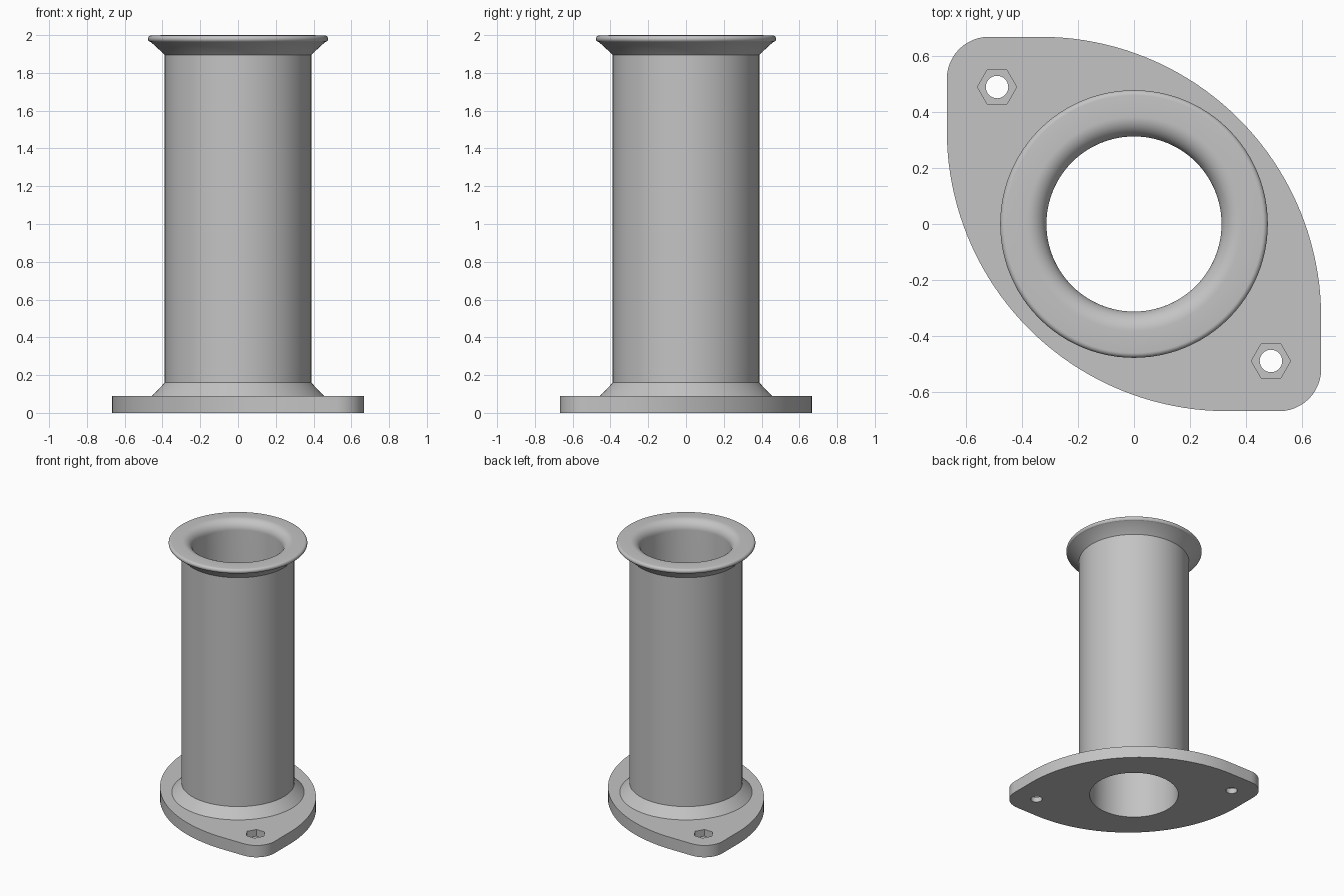
import bpy, bmesh
from math import sin, cos, pi, radians
from mathutils import Vector

cube = bpy.data.objects.get("Cube")
if cube:
    bpy.data.objects.remove(cube)

PLATE_H, BORE, TUBE, HALF = 0.09, 0.312, 0.388, 0.667
SEGMENTS = 96

metal = bpy.data.materials.new("plain_grey")
metal.use_nodes = True
GREY = (0.55, 0.55, 0.55, 1)
metal.diffuse_color = GREY
metal.node_tree.nodes["Principled BSDF"].inputs["Base Color"].default_value = GREY


def arc(cx, cy, r, start, end, steps):
    """Points along a circular arc, angles in degrees."""
    angles = [radians(start + (end - start) * i / steps) for i in range(steps + 1)]
    return [(cx + r * cos(a), cy + r * sin(a)) for a in angles]


def make_object(name, bm):
    bmesh.ops.recalc_face_normals(bm, faces=bm.faces)
    mesh = bpy.data.meshes.new(name)
    bm.to_mesh(mesh)
    bm.free()
    mesh.materials.append(metal)
    obj = bpy.data.objects.new(name, mesh)
    bpy.context.collection.objects.link(obj)
    return obj


def prism(name, outline, z0, z1):
    """Extrude a flat outline from z0 to z1."""
    bm = bmesh.new()
    face = bm.faces.new([bm.verts.new((x, y, z0)) for x, y in outline])
    grown = bmesh.ops.extrude_face_region(bm, geom=[face])["geom"]
    verts = [v for v in grown if isinstance(v, bmesh.types.BMVert)]
    bmesh.ops.translate(bm, verts=verts, vec=Vector((0, 0, z1 - z0)))
    return make_object(name, bm)


def lathe(name, profile):
    """Spin a profile of (radius, height) points around z."""
    bm = bmesh.new()
    verts = [bm.verts.new((r, 0, z)) for r, z in profile]
    edges = [bm.edges.new(pair) for pair in zip(verts, verts[1:] + verts[:1])]
    bmesh.ops.spin(bm, geom=verts + edges, axis=(0, 0, 1), cent=(0, 0, 0),
                   angle=2 * pi, steps=SEGMENTS, use_duplicate=False)
    bmesh.ops.remove_doubles(bm, verts=bm.verts, dist=0.0001)
    return make_object(name, bm)


def cut(target, cutter):
    """Subtract the cutter and throw it away."""
    mod = target.modifiers.new("cut", "BOOLEAN")
    mod.operation, mod.solver, mod.object = "DIFFERENCE", "EXACT", cutter
    bpy.context.view_layer.objects.active = target
    bpy.ops.object.modifier_apply(modifier=mod.name)
    bpy.data.objects.remove(cutter)


def smooth(obj):
    bpy.ops.object.select_all(action="DESELECT")
    obj.select_set(True)
    bpy.context.view_layer.objects.active = obj
    bpy.ops.object.shade_smooth_by_angle(angle=radians(25))


# Base flange: two broad arcs meeting at two rounded corners
corner, sweep = 0.15, 1.0
c, s = HALF - corner, HALF - sweep
half = arc(s, s, sweep, 0, 90, 40) + arc(-c, c, corner, 90, 180, 12)
flange = prism("base_flange", half + [(-x, -y) for x, y in half], 0, PLATE_H)

# Central bore, bolt holes and hexagonal nut recesses
cut(flange, prism("bore_cutter", arc(0, 0, BORE, 0, 360, SEGMENTS)[:-1], -0.1, 0.2))
for side in (-1, 1):
    x, y = 0.488 * side, -0.488 * side
    cut(flange, prism("bolt_cutter", arc(x, y, 0.04, 0, 360, 32)[:-1], -0.1, 0.2))
    cut(flange, prism("nut_cutter", arc(x, y, 0.07, 0, 360, 6)[:-1], 0.04, 0.2))
smooth(flange)

# Tube with sloped foot, flared rim, rounded lip and rounded mouth
lip, mouth = 0.018, 0.07
profile = [(BORE, PLATE_H), (0.455, PLATE_H), (TUBE, 0.16), (TUBE, 1.896), (0.46, 1.962)]
profile += arc(0.477 - lip, 1.98, lip, -50, 90, 10)
profile += arc(BORE + mouth, 2 - mouth, mouth, 90, 180, 12)
tube = lathe("flared_tube", profile)
smooth(tube)
